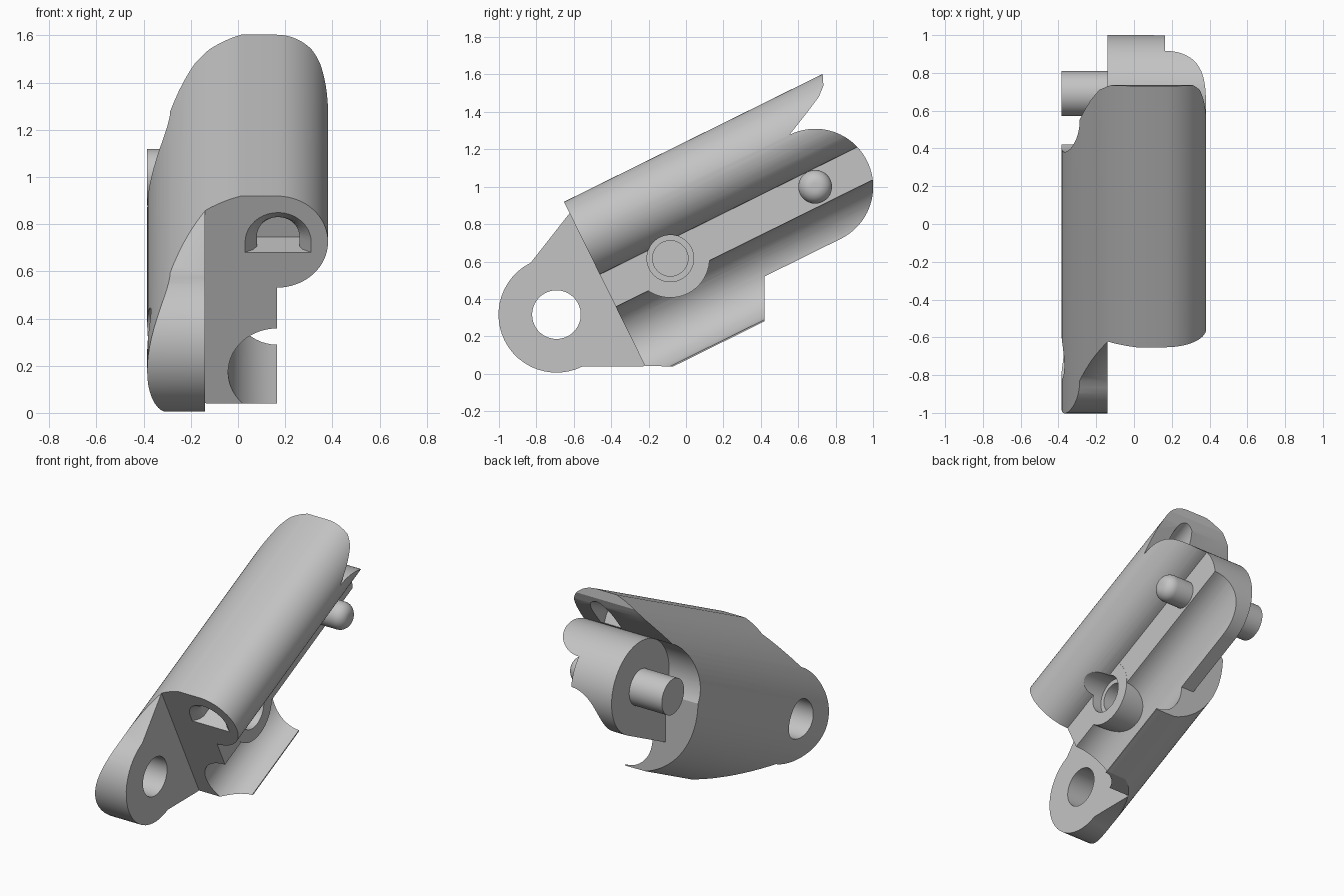
import bpy, bmesh, math
from mathutils import Matrix

if "Cube" in bpy.data.objects:
    bpy.data.objects.remove(bpy.data.objects["Cube"], do_unlink=True)

TILT = math.radians(26.3)
MID = 0.59                 # height of the hinge line in the untilted frame
EAR_U, PIN_U = -0.481, 1.062
R = 0.31                   # hinge knuckle radius
SPLIT = -0.14              # plane between ear half and arm half
FACE = 0.165               # flat side of the arm
TOP, BOTTOM = 1.113, 0.065

metal = bpy.data.materials.new("plain grey")
metal.use_nodes = True
grey = (0.55, 0.55, 0.55, 1)
metal.diffuse_color = grey
metal.node_tree.nodes["Principled BSDF"].inputs["Base Color"].default_value = grey


def arc(cx, cy, r, a0, a1, n=24):
    steps = [math.radians(a0 + (a1 - a0) * i / n) for i in range(n + 1)]
    return [(cx + r * math.cos(a), cy + r * math.sin(a)) for a in steps]


def loft(name, rings):
    """Closed solid through rings of equal point count."""
    bm = bmesh.new()
    loops = [[bm.verts.new(p) for p in ring] for ring in rings]
    for a, b in zip(loops, loops[1:]):
        for i in range(len(a)):
            j = (i + 1) % len(a)
            bm.faces.new((a[i], a[j], b[j], b[i]))
    bm.faces.new(loops[0])
    bm.faces.new(loops[-1])
    bmesh.ops.recalc_face_normals(bm, faces=bm.faces)
    mesh = bpy.data.meshes.new(name)
    bm.to_mesh(mesh)
    bm.free()
    mesh.materials.append(metal)
    obj = bpy.data.objects.new(name, mesh)
    bpy.context.collection.objects.link(obj)
    return obj


def along(name, stations):
    """Cross-sections (x, v) placed at lengths u."""
    return loft(name, [[(x, u, v) for x, v in pts] for u, pts in stations])


def across(name, pts, x0, x1):
    """Side outline (u, v) extruded over x."""
    return loft(name, [[(x, u, v) for u, v in pts] for x in (x0, x1)])


def rod(name, u, stations, n=48):
    """Round bar across x from (x, radius) stations."""
    return loft(name, [[(x, p, q) for p, q in arc(u, MID, r, 0, 360 - 360 / n, n - 1)]
                       for x, r in stations])


def combine(obj, other, operation="DIFFERENCE"):
    mod = obj.modifiers.new("combine", "BOOLEAN")
    mod.object, mod.operation, mod.solver = other, operation, "EXACT"
    bpy.context.view_layer.objects.active = obj
    bpy.ops.object.modifier_apply(modifier=mod.name)
    bpy.data.objects.remove(other, do_unlink=True)


# Link body: rounded shell, bulging lobe, flat side and hollow channel
flat = math.degrees(math.asin((TOP - MID) / 0.543))
section = arc(0.158, MID, 0.543, 180 - flat, 180 + flat, 40)
section += [(FACE, BOTTOM)]
section += arc(FACE, 0.28, 0.207, 270, 90, 28)
section += arc(FACE, 0.8965, 0.2165, -90, 90, 32)
body = along("link_body", [(-0.85, section), (PIN_U + R, section)])

# Front end: ear outline on one half, straight face on the other
toe = [(-0.036, 0.062), (-0.036, -0.2), (-1.2, -0.2), (-1.2, 1.3), (-0.178, 1.3)]
combine(body, across("ear_cutter", [(-0.178, 1.045)]
                     + arc(EAR_U, MID, R, 90, 270) + toe, -1, SPLIT))
combine(body, across("face_cutter", [(-0.178, 0.133)] + toe, SPLIT, 1))

# Back end: pocket on one half, rounded arm on the other
hood = [(1.7, 1.3), (1.366, 1.3), (1.365, 1.113), (1.341, 1.055),
        (1.292, 1.012), (1.203, 0.967)]


def lip(v):
    """Length at which the upright lower lip lies for height v."""
    return (0.42 + v * math.sin(TILT)) / math.cos(TILT)


combine(body, across("pocket_cutter", hood + arc(PIN_U, MID, R, 90, 183)
                     + [(lip(0.5), 0.5), (lip(-0.2), -0.2), (1.7, -0.2)], -1, SPLIT))
combine(body, across("arm_cutter", hood + arc(PIN_U, MID, R, 90, -90, 48)
                     + [(lip(0.28), 0.28), (lip(-0.2), -0.2), (1.7, -0.2)], SPLIT, 1))

# Boss with stepped socket, and the ear hole
BOSS_U = 0.198
combine(body, rod("boss", BOSS_U, [(-0.1, 0.21), (FACE + 0.001, 0.21)]), "UNION")
combine(body, rod("socket_rim", BOSS_U, [(0.1, 0.125), (0.5, 0.125)]))
combine(body, rod("socket_bore", BOSS_U, [(0.0, 0.095), (0.2, 0.095)]))
combine(body, rod("ear_hole", EAR_U, [(-0.6, 0.13), (0.0, 0.13)]))


# Arched sockets in both ends of the lobe
def arch(r, floor):
    return [(0.17 - r, floor), (0.17 + r, floor)] + arc(0.17, floor + 0.048, r, 0, 180, 20)


combine(body, along("front_socket", [(-0.3, arch(0.14, 0.847)), (-0.178, arch(0.14, 0.847)),
                                     (-0.15, arch(0.105, 0.847)), (-0.12, arch(0.09, 0.847)),
                                     (-0.03, arch(0.09, 0.847))]))
combine(body, along("back_socket", [(1.03, arch(0.08, 0.905)), (1.5, arch(0.08, 0.905))]))

# Hinge pin and domed snap pin
hinge_pin = rod("hinge_pin", PIN_U, [(-0.385, 0.12), (SPLIT + 0.02, 0.12)])
dome = [(0.29 + 0.07 * math.sin(a), 0.02 + 0.07 * math.cos(a))
        for a in [math.radians(11.25 * i) for i in range(9)]]
snap_pin = rod("snap_pin", PIN_U, [(FACE - 0.02, 0.09)] + dome)

# Tilt everything and smooth the curved faces
for obj in (body, hinge_pin, snap_pin):
    obj.data.transform(Matrix.Rotation(TILT, 4, "X"))
    bpy.ops.object.select_all(action="DESELECT")
    obj.select_set(True)
    bpy.context.view_layer.objects.active = obj
    bpy.ops.object.shade_smooth_by_angle(angle=math.radians(25))
